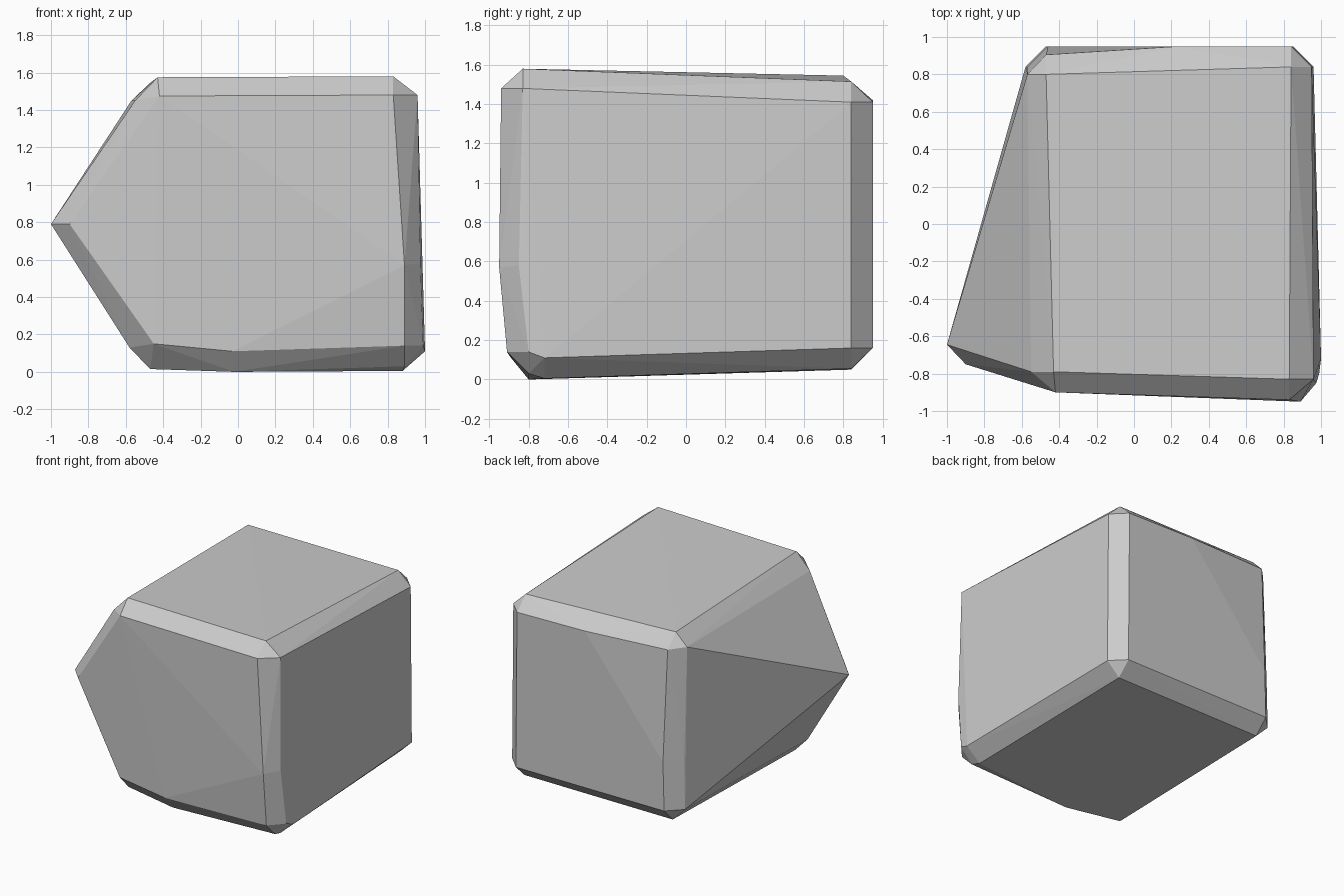
import bpy, bmesh

# Chamfered corners of an irregular block: each has one point per adjoining face
corners = {
    "top_front_right": [(0.83, -0.83, 1.58), (0.83, -0.94, 1.48), (0.96, -0.83, 1.48)],
    "top_front_left": [(-0.43, -0.79, 1.575), (-0.42, -0.90, 1.475), (-0.55, -0.79, 1.45)],
    "top_back_right": [(0.84, 0.84, 1.515), (0.84, 0.95, 1.41), (0.95, 0.84, 1.41)],
    "top_back_left": [(-0.47, 0.80, 1.545), (-0.47, 0.905, 1.44), (-0.57, 0.80, 1.45)],
    "left_point": [(-1.0, -0.645, 0.79), (-0.90, -0.75, 0.79)],
    "back_edge_kinks": [(0.24, 0.95, 1.42), (-0.46, 0.95, 0.55), (-0.57, 0.84, 0.55)],
    "front_edge_kinks": [(0.89, -0.95, 0.57), (0.975, -0.85, 0.58)],
    "bottom_front_right": [(0.88, -0.72, 0.005), (0.89, -0.80, 0.03), (0.89, -0.91, 0.14),
                           (1.0, -0.72, 0.11), (0.99, -0.80, 0.14)],
    "bottom_front_middle": [(-0.02, -0.80, 0.0), (-0.03, -0.89, 0.11)],
    "bottom_front_left": [(-0.47, -0.72, 0.015), (-0.45, -0.86, 0.15), (-0.58, -0.72, 0.13)],
    "bottom_back_right": [(0.85, 0.84, 0.055), (0.85, 0.95, 0.16), (0.96, 0.84, 0.16)],
    "bottom_back_left": [(-0.47, 0.84, 0.05), (-0.47, 0.95, 0.16), (-0.58, 0.84, 0.16)],
}

# Wrap the corners in a flat-faced convex shell
bm = bmesh.new()
for points in corners.values():
    for p in points:
        bm.verts.new(p)
hull = bmesh.ops.convex_hull(bm, input=bm.verts)
loose = [v for v in bm.verts if not v.link_faces]
bmesh.ops.delete(bm, geom=loose, context='VERTS')
bmesh.ops.recalc_face_normals(bm, faces=bm.faces)

mesh = bpy.data.meshes.new("rock_block")
bm.to_mesh(mesh)
bm.free()
bpy.context.collection.objects.link(bpy.data.objects.new("rock_block", mesh))
